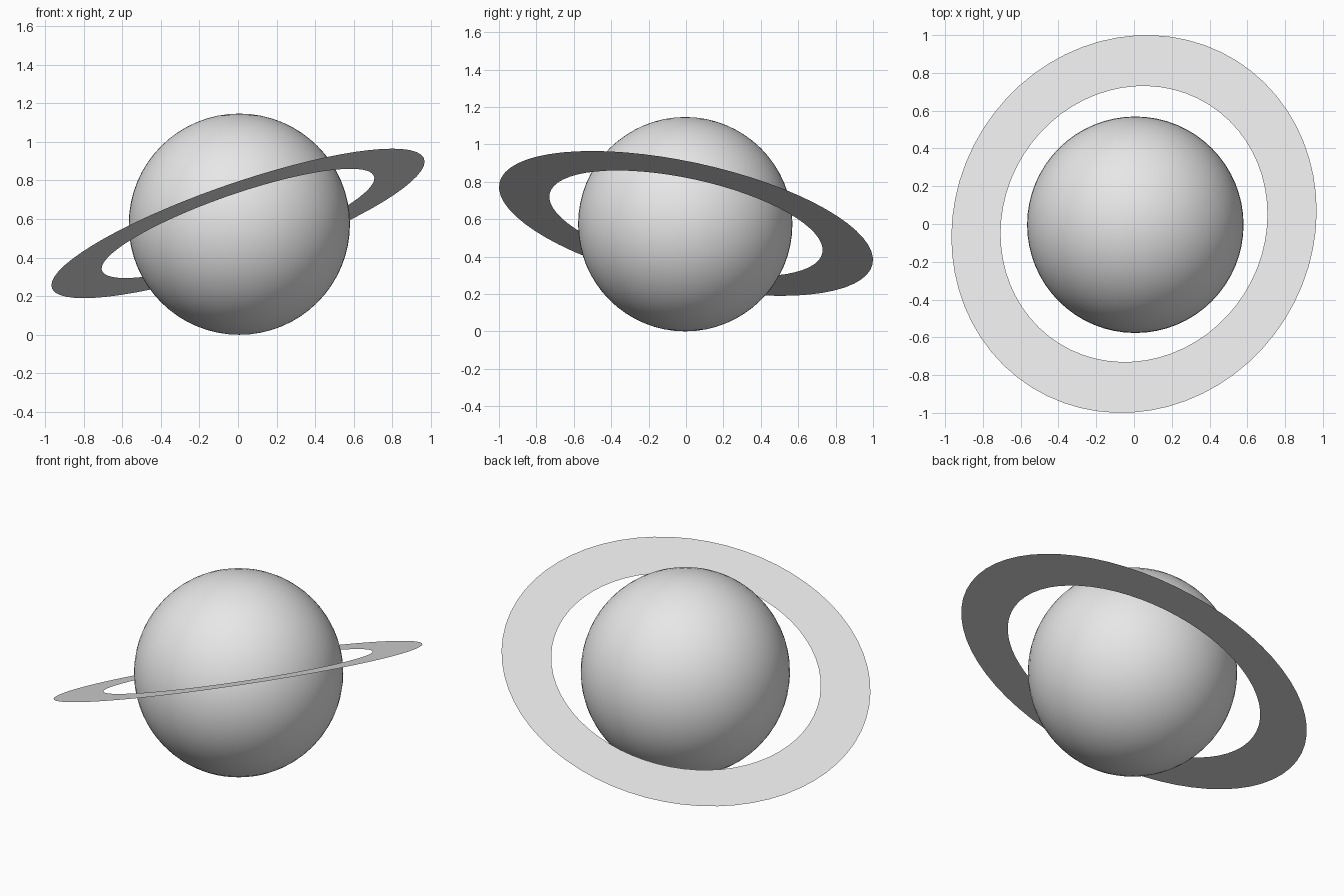
import bpy, bmesh, math
from mathutils import Vector, Matrix

cube = bpy.data.objects.get("Cube")
if cube:
    bpy.data.objects.remove(cube, do_unlink=True)

SEGMENTS = 64
GREY = (0.8, 0.8, 0.8, 1.0)

# Single plain grey material
grey = bpy.data.materials.new("light_grey")
grey.use_nodes = True
grey.diffuse_color = GREY
grey.node_tree.nodes["Principled BSDF"].inputs["Base Color"].default_value = GREY


def add_object(name, bm, smooth):
    mesh = bpy.data.meshes.new(name)
    for face in bm.faces:
        face.smooth = smooth
    bm.to_mesh(mesh)
    bm.free()
    mesh.materials.append(grey)
    obj = bpy.data.objects.new(name, mesh)
    bpy.context.collection.objects.link(obj)
    return obj


# Globe
tilt = Vector((-0.321, 0.202, 0.925)).to_track_quat('Z', 'Y')
bm = bmesh.new()
bmesh.ops.create_uvsphere(bm, u_segments=SEGMENTS, v_segments=SEGMENTS // 2, radius=0.573)
globe = add_object("planet_globe", bm, True)
globe.location = (0.007, -0.004, 0.573)

# Flat tilted ring: a radial edge swept around the axis
bm = bmesh.new()
inner = bm.verts.new((0.746, 0, 0))
outer = bm.verts.new((1.021, 0, 0))
edge = bm.edges.new((inner, outer))
bmesh.ops.spin(bm, geom=[inner, outer, edge], cent=(0, 0, 0), axis=(0, 0, 1),
               angle=math.tau, steps=SEGMENTS, use_merge=True)
bmesh.ops.remove_doubles(bm, verts=bm.verts[:], dist=0.0001)
bm.normal_update()
# Make the sheet face upwards
if sum(face.normal.z for face in bm.faces) < 0:
    bmesh.ops.reverse_faces(bm, faces=bm.faces[:])
ring = add_object("planet_ring", bm, False)
ring.matrix_world = Matrix.Translation((0, 0, 0.577)) @ tilt.to_matrix().to_4x4()
